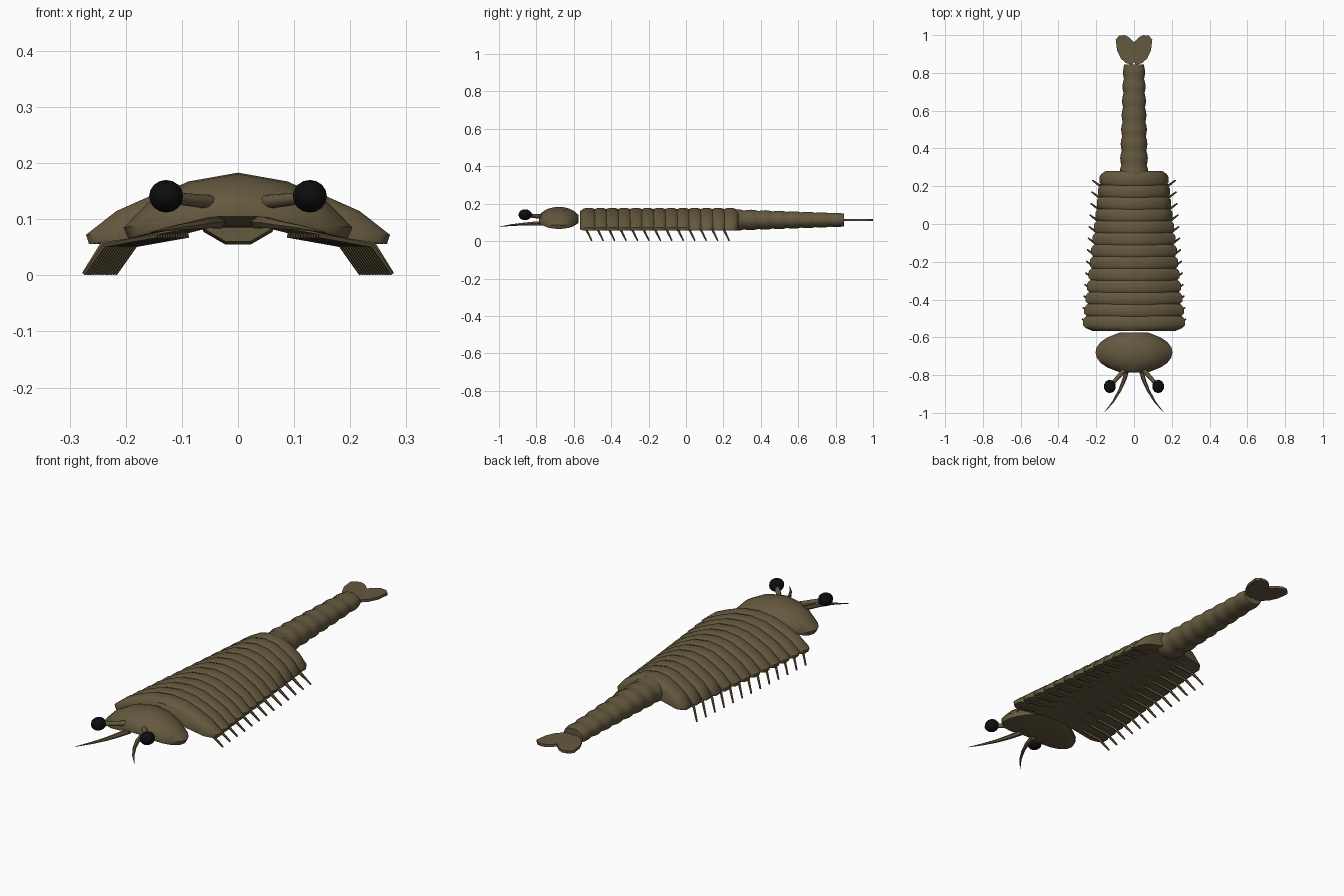
import bpy, bmesh, math
from mathutils import Vector

cube = bpy.data.objects.get("Cube")
if cube:
    bpy.data.objects.remove(cube, do_unlink=True)


def material(name, rgb):
    m = bpy.data.materials.new(name)
    m.use_nodes = True
    m.diffuse_color = (*rgb, 1)
    bsdf = m.node_tree.nodes["Principled BSDF"]
    bsdf.inputs["Base Color"].default_value = (*rgb, 1)
    bsdf.inputs["Roughness"].default_value = 0.8
    return m


shell = material("olive_brown", (0.13, 0.10, 0.05))
black = material("black", (0.004, 0.004, 0.005))


def finish(name, bm, mat, angle=50):
    bmesh.ops.recalc_face_normals(bm, faces=bm.faces)
    mesh = bpy.data.meshes.new(name)
    bm.to_mesh(mesh)
    bm.free()
    obj = bpy.data.objects.new(name, mesh)
    bpy.context.collection.objects.link(obj)
    mesh.materials.append(mat)
    bpy.ops.object.select_all(action='DESELECT')
    obj.select_set(True)
    bpy.context.view_layer.objects.active = obj
    bpy.ops.object.shade_smooth_by_angle(angle=math.radians(angle))
    return obj


def loft(bm, rings):
    """Skin closed rings of equal length and cap both ends."""
    loops = [[bm.verts.new(p) for p in ring] for ring in rings]
    n = len(loops[0])
    for a, b in zip(loops, loops[1:]):
        for i in range(n):
            j = (i + 1) % n
            bm.faces.new((a[i], a[j], b[j], b[i]))
    bm.faces.new(loops[0])
    bm.faces.new(loops[-1][::-1])


def tube(bm, points, radii, sides=6):
    """Round tapering tube along a path."""
    pts = [Vector(p) for p in points]
    rings = []
    for i, p in enumerate(pts):
        d = (pts[min(i + 1, len(pts) - 1)] - pts[max(i - 1, 0)]).normalized()
        u = d.cross(Vector((0, 0, 1))).normalized()
        v = d.cross(u)
        rings.append([p + radii[i] * (u * math.cos(t) + v * math.sin(t))
                      for t in (math.tau * k / sides for k in range(sides))])
    loft(bm, rings)


def arched(half):
    """Mirror a right-hand arch outline (underside to crown) into a closed one."""
    return half + [(-x, z) for x, z in reversed(half) if x > 0]


def dome(name, outline, y, steps, pivot):
    """Arched plate whose outline shrinks towards its front and back edges."""
    bm = bmesh.new()
    loft(bm, [[(x * s, y + dy, pivot + (z - pivot) * s) for x, z in outline]
              for dy, s in steps])
    return finish(name, bm, shell)


# Head shield
head_half = [(0, 0.098), (0.1, 0.085), (0.195, 0.065), (0.204, 0.085),
             (0.16, 0.13), (0.09, 0.167), (0, 0.183)]
head_steps = [(0.11 * math.sin(a), max(math.cos(a), 0.35))
              for a in (math.radians(d) for d in range(-75, 76, 15))]
head_outline = arched(head_half[1:]) 
dome("head", head_outline, -0.68, head_steps, 0.115)

# Thorax plates, narrowing to the rear
COUNT = 13
plate_half = [(0.26, 0.087), (0.72, 0.066), (0.98, 0.055), (1, 0.072),
              (0.8, 0.115), (0.57, 0.143), (0.32, 0.168), (0, 0.178)]
bulge = [(-0.046, 0.8), (-0.031, 0.93), (-0.016, 0.985),
         (0.016, 0.985), (0.031, 0.93), (0.046, 0.8)]
for i in range(COUNT):
    f = i / (COUNT - 1)
    w = 0.275 - 0.09 * f
    dome(f"thorax_plate_{i + 1}", arched([(x * w, z) for x, z in plate_half]),
         -0.52 + 0.755 * f, bulge, 0.09)

# Legs under each plate
for side, x in (("left", 1), ("right", -1)):
    for i in range(COUNT):
        f = i / (COUNT - 1)
        y = -0.53 + 0.735 * f
        foot = 0.274 - 0.055 * f
        bm = bmesh.new()
        tube(bm, [(x * (foot - 0.13), y - 0.01, 0.074), (x * (foot - 0.035), y, 0.056),
                  (x * foot, y + 0.026, 0.003)], [0.008, 0.007, 0.004])
        finish(f"{side}_leg_{i + 1}", bm, shell)

# Ringed abdomen
RINGS, SIDES = 8, 10
bm = bmesh.new()
rings = []
for k in range(RINGS * 4 + 1):
    f = k / (RINGS * 4)
    swell = 0.9 + 0.1 * abs(math.sin(math.pi * k / 4))
    rx, rz = (0.077 - 0.02 * f) * swell, (0.062 - 0.023 * f) * swell
    rings.append([(rx * math.sin(t), 0.235 + 0.61 * f, 0.113 + rz * math.cos(t))
                  for t in (math.tau * (n + 0.5) / SIDES for n in range(SIDES))])
loft(bm, rings)
finish("abdomen", bm, shell)

# Tail fan of two flat lobes
lobe = [(0, 0.855), (0.012, 0.843), (0.045, 0.853), (0.07, 0.877), (0.09, 0.92),
        (0.097, 0.977), (0.078, 0.997), (0.05, 1.0), (0.025, 0.988), (0, 0.963)]
for side, x in (("left", 1), ("right", -1)):
    bm = bmesh.new()
    loft(bm, [[(x * px, py, z) for px, py in lobe] for z in (0.107, 0.119)])
    finish(f"{side}_tail_lobe", bm, shell, 30)

# Eyes, stalks and antennae
for side, x in (("left", 1), ("right", -1)):
    bm = bmesh.new()
    bmesh.ops.create_uvsphere(bm, u_segments=10, v_segments=8, radius=1)
    bmesh.ops.scale(bm, vec=(0.032, 0.036, 0.029), verts=bm.verts)
    bmesh.ops.translate(bm, vec=(x * 0.128, -0.86, 0.141), verts=bm.verts)
    finish(f"{side}_eye", bm, black)

    bm = bmesh.new()
    tube(bm, [(x * 0.035, -0.755, 0.129), (x * 0.128, -0.86, 0.139)],
         [0.013, 0.01], 8)
    finish(f"{side}_eye_stalk", bm, shell)

    bm = bmesh.new()
    tube(bm, [(x * 0.035, -0.76, 0.095), (x * 0.05, -0.82, 0.094),
              (x * 0.075, -0.88, 0.09), (x * 0.11, -0.94, 0.085),
              (x * 0.155, -0.995, 0.077)], [0.013, 0.011, 0.008, 0.005, 0.001])
    finish(f"{side}_antenna", bm, shell)
